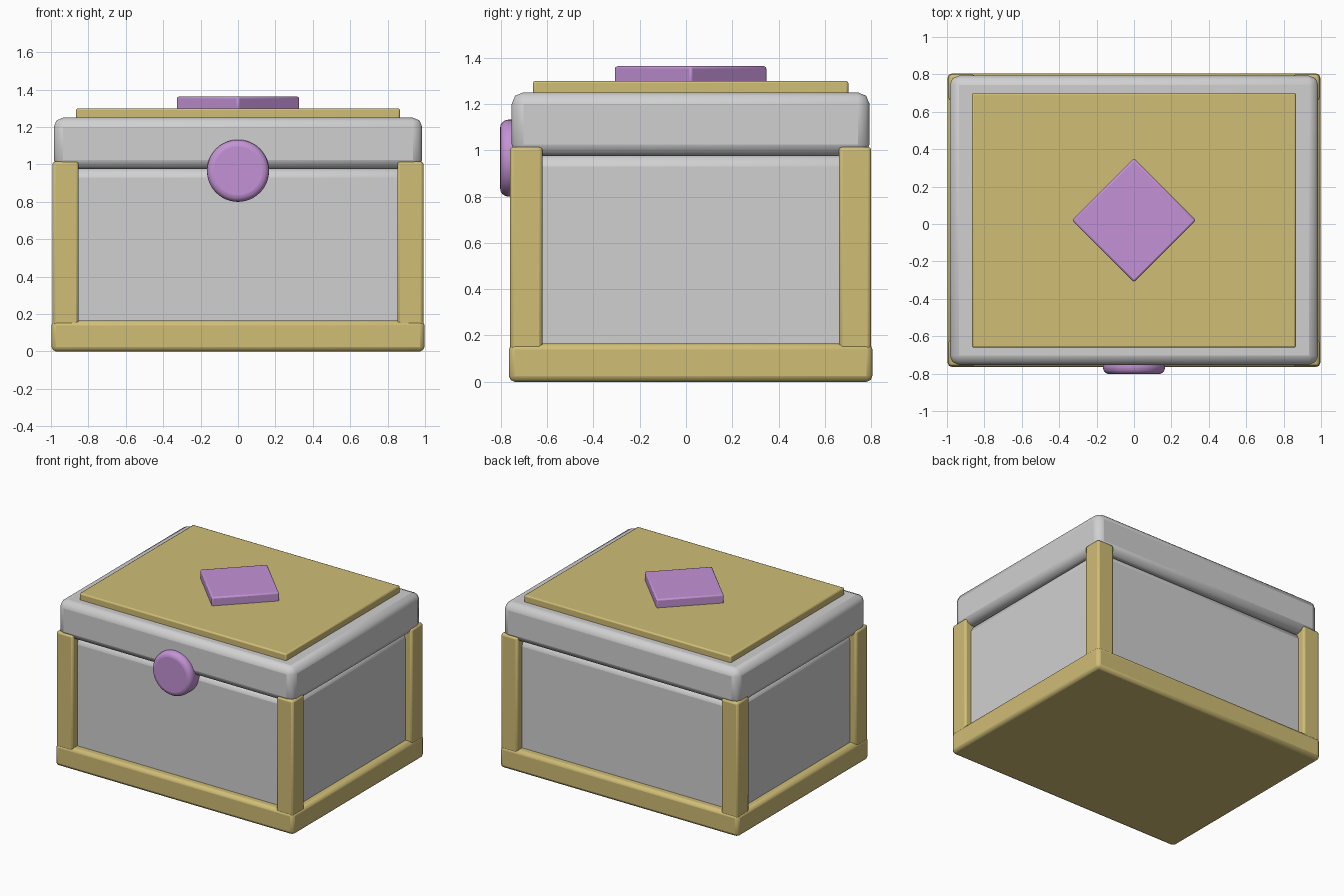
import bpy
import math

if "Cube" in bpy.data.objects:
    bpy.data.objects.remove(bpy.data.objects["Cube"], do_unlink=True)

CY = 0.02  # the box sits slightly back so the clasp fits in front


def material(name, rgb):
    mat = bpy.data.materials.new(name)
    mat.use_nodes = True
    color = (*rgb, 1.0)
    mat.diffuse_color = color
    mat.node_tree.nodes["Principled BSDF"].inputs["Base Color"].default_value = color
    return mat


grey = material("light grey", (0.63, 0.63, 0.63))
gold = material("muted gold", (0.63, 0.51, 0.18))
purple = material("soft purple", (0.55, 0.29, 0.67))


def finish(obj, name, mat, bevel, segments, angle):
    """Name, colour, bevel and shade a part."""
    obj.name = name
    obj.data.materials.append(mat)
    mod = obj.modifiers.new("Bevel", "BEVEL")
    mod.width = bevel
    mod.segments = segments
    mod.limit_method = "ANGLE"
    bpy.ops.object.shade_smooth_by_angle(angle=math.radians(angle))
    return obj


def box(name, x, y, z0, z1, half_x, half_y, mat, bevel, segments=2, turn=0.0):
    """Bevelled box from height z0 to z1."""
    bpy.ops.mesh.primitive_cube_add(size=2, location=(x, y, (z0 + z1) / 2))
    obj = bpy.context.object
    obj.scale = (half_x, half_y, (z1 - z0) / 2)
    bpy.ops.object.transform_apply(location=False, rotation=False, scale=True)
    obj.rotation_euler.z = turn
    return finish(obj, name, mat, bevel, segments, 15)


# Chest body and base trim
box("body", 0, CY, 0.05, 0.98, 0.94, 0.725, grey, 0.05)
box("base_trim", 0, CY, 0, 0.165, 0.997, 0.785, gold, 0.025)

# Corner posts
for side, sx in (("left", 1), ("right", -1)):
    for end, sy in (("front", -1), ("back", 1)):
        box(f"{end}_{side}_post", sx * 0.922, CY + sy * 0.71, 0.05, 1.015,
            0.07, 0.07, gold, 0.015)

# Lid with raised panel and diamond ornament
box("lid", 0, CY, 0.975, 1.25, 0.985, 0.773, grey, 0.05)
box("lid_panel", 0, CY, 1.22, 1.30, 0.866, 0.681, gold, 0.01)
box("diamond_ornament", 0, CY, 1.28, 1.363, 0.234, 0.234, purple, 0.01,
    turn=math.pi / 4)

# Round clasp on the front
bpy.ops.mesh.primitive_cylinder_add(vertices=48, radius=0.166, depth=0.13,
                                    location=(0, -0.738, 0.966),
                                    rotation=(math.pi / 2, 0, 0))
finish(bpy.context.object, "clasp", purple, 0.035, 4, 60)
